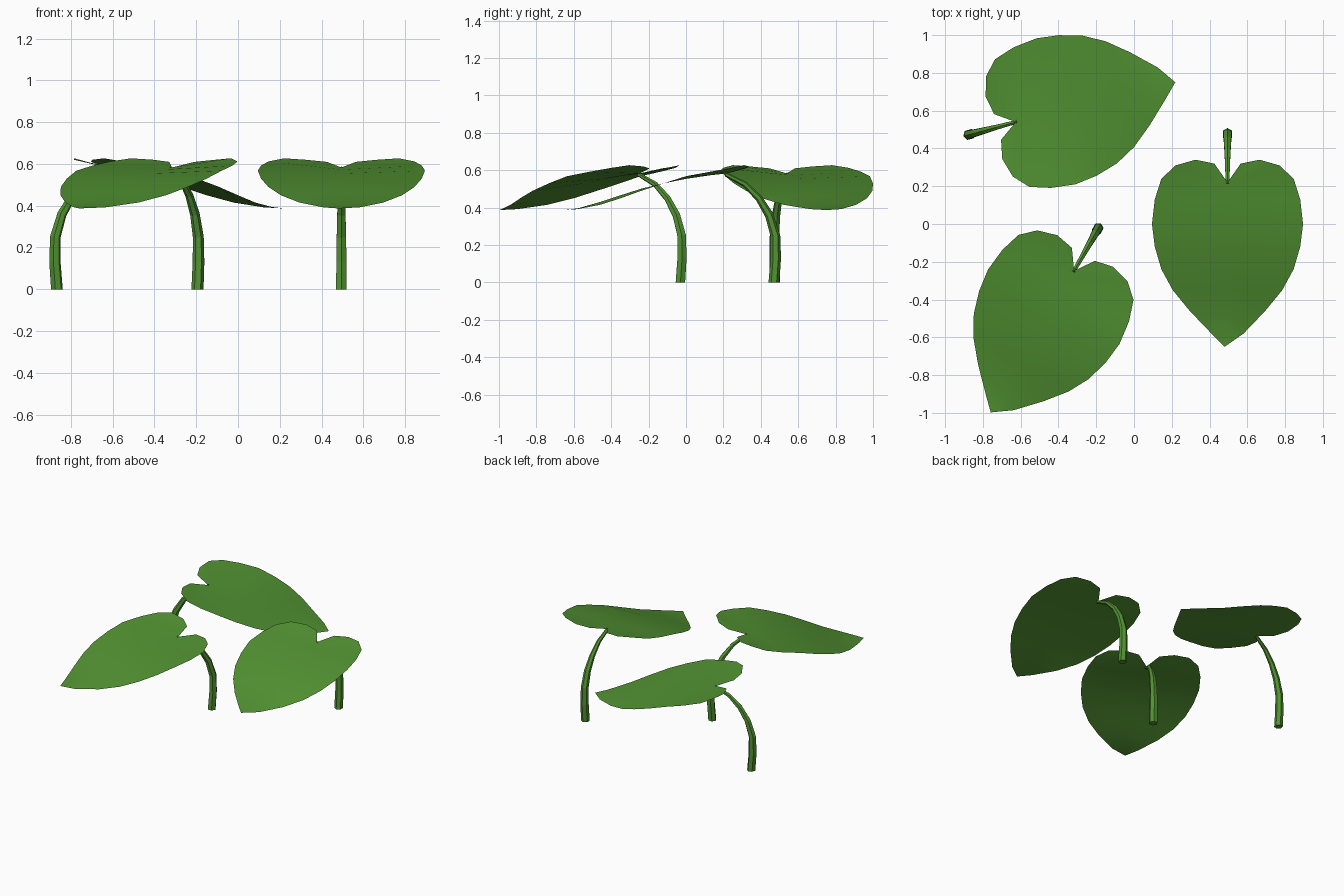
import bpy, bmesh, math
from mathutils import Vector, Matrix

if "Cube" in bpy.data.objects:
    bpy.data.objects.remove(bpy.data.objects["Cube"])

green = bpy.data.materials.new("leaf green")
green.diffuse_color = (0.084, 0.29, 0.032, 1)
green.use_nodes = True
green.node_tree.nodes["Principled BSDF"].inputs["Base Color"].default_value = green.diffuse_color

# Half outline of a leaf, relative to the stem foot: side offset, y, height
EDGE = [(0.07, -0.15, 0.610), (0.17, -0.13, 0.620), (0.275, -0.16, 0.627),
        (0.35, -0.23, 0.612), (0.385, -0.34, 0.592), (0.40, -0.47, 0.568),
        (0.385, -0.59, 0.530), (0.35, -0.71, 0.490), (0.29, -0.82, 0.450),
        (0.20, -0.93, 0.415), (0.085, -1.05, 0.392)]
NOTCH = (0, -0.25, 0.583)
TIP = (-0.015, -1.12, 0.387)
# Midrib heights at the outline rows behind the notch
MID = [0.573, 0.554, 0.530, 0.501, 0.466, 0.430, 0.396]
# Stem path: y, height, radius
STEM = [(0, 0, 0.029), (0.010, 0.13, 0.028), (0.008, 0.25, 0.026),
        (-0.025, 0.36, 0.023), (-0.08, 0.45, 0.019),
        (-0.155, 0.525, 0.015), (-0.258, 0.578, 0.011)]


def finish(bm, name, foot, angle):
    bm.transform(Matrix.Translation((*foot, 0)) @ Matrix.Rotation(math.radians(angle), 4, 'Z'))
    me = bpy.data.meshes.new(name)
    bm.to_mesh(me)
    bm.free()
    me.materials.append(green)
    ob = bpy.data.objects.new(name, me)
    bpy.context.collection.objects.link(ob)
    return me


def leaf(name, foot, angle):
    bm = bmesh.new()
    notch, tip = bm.verts.new(NOTCH), bm.verts.new(TIP)
    skip = len(EDGE) - len(MID)
    mid = [notch] * skip + [bm.verts.new((0, EDGE[i + skip][1], z)) for i, z in enumerate(MID)]
    mid.append(tip)
    for s in (1, -1):
        rim = [bm.verts.new((s * v, y, z)) for v, y, z in EDGE] + [tip]
        for i in range(len(EDGE)):
            loop = [mid[i], mid[i + 1], rim[i + 1], rim[i]]
            loop = list(dict.fromkeys(loop))
            bm.faces.new(loop if s > 0 else loop[::-1])
    for f in bm.faces:
        f.smooth = True
    finish(bm, name, foot, angle)


def stem(name, foot, angle, sides=6):
    bm = bmesh.new()
    rings = []
    for i, (y, z, r) in enumerate(STEM):
        a, b = STEM[max(i - 1, 0)], STEM[min(i + 1, len(STEM) - 1)]
        t = Vector((0, b[0] - a[0], b[1] - a[1])).normalized()
        if i == 0:
            t = Vector((0, 0, 1))
        side = Vector((1, 0, 0))
        up = t.cross(side)
        rings.append([bm.verts.new(Vector((0, y, z)) + r * (math.sin(k * math.tau / sides) * side
                      + math.cos(k * math.tau / sides) * up)) for k in range(sides)])
    for lo, hi in zip(rings, rings[1:]):
        for k in range(sides):
            n = (k + 1) % sides
            bm.faces.new((lo[k], lo[n], hi[n], hi[k]))
    bm.faces.new(rings[0])
    bm.faces.new(rings[-1])
    bmesh.ops.recalc_face_normals(bm, faces=bm.faces)
    finish(bm, name, foot, angle)


# Three leaves on bent stems
for label, foot, angle in (("right", (0.495, 0.47), 0),
                           ("front", (-0.194, -0.03), -29.5),
                           ("back", (-0.867, 0.475), 105)):
    leaf(label + "_leaf", foot, angle)
    stem(label + "_stem", foot, angle)
